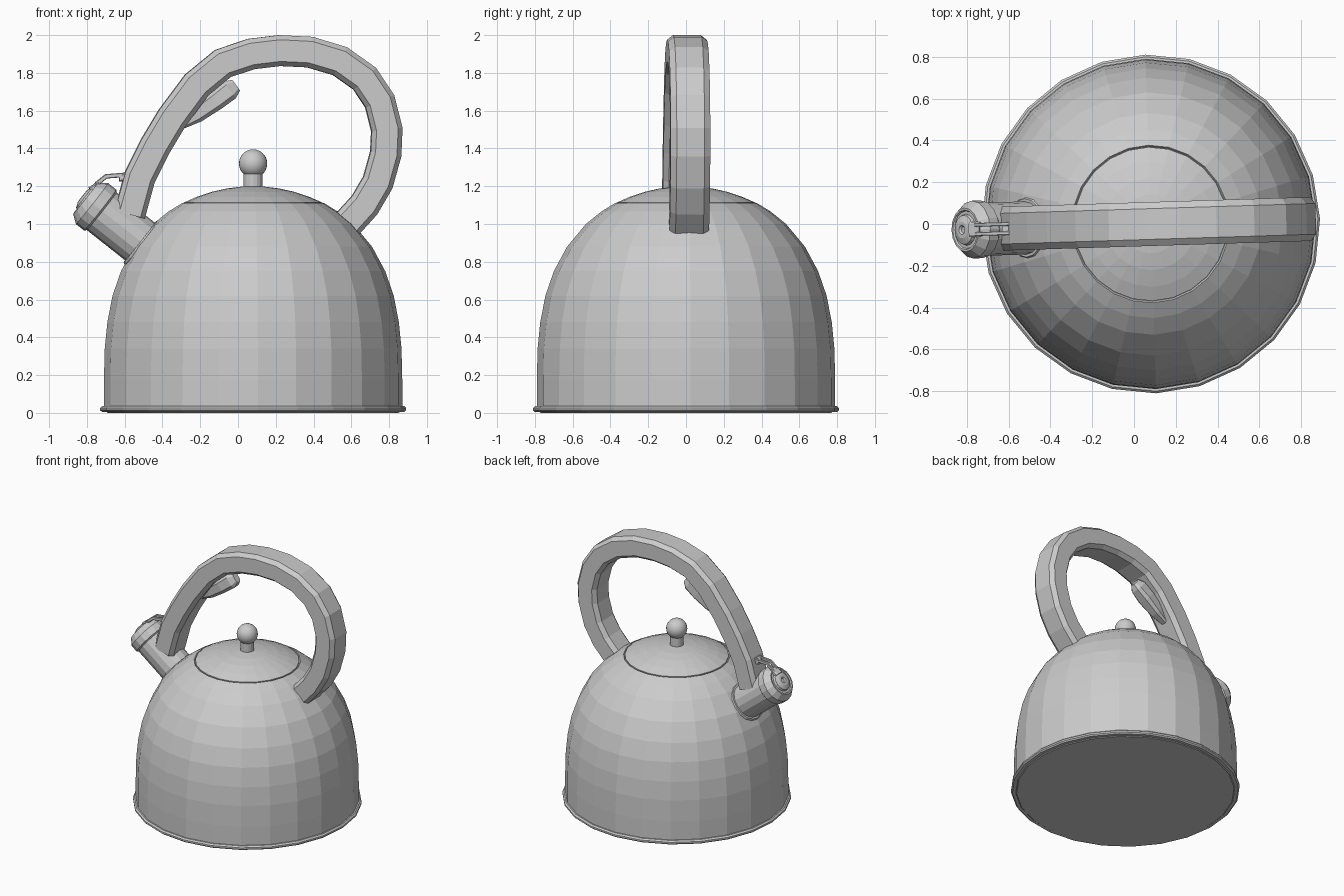
import bpy, bmesh, math
from mathutils import Matrix, Vector

cube = bpy.data.objects.get("Cube")
if cube:
    bpy.data.objects.remove(cube)

steel = bpy.data.materials.new("brushed_grey")
steel.use_nodes = True
grey = (0.6, 0.6, 0.6, 1)
steel.diffuse_color = grey
steel.node_tree.nodes["Principled BSDF"].inputs["Base Color"].default_value = grey

CENTRE = Vector((0.08, 0, 0))
# the whole kettle is turned slightly about its body axis
TURN = Matrix.Translation(CENTRE) @ Matrix.Rotation(math.radians(1.8), 4, "Z") @ Matrix.Translation(-CENTRE)


def finish(name, bm, place=Matrix(), smooth=False):
    bmesh.ops.recalc_face_normals(bm, faces=bm.faces)
    mesh = bpy.data.meshes.new(name)
    bm.to_mesh(mesh)
    bm.free()
    mesh.transform(TURN @ place)
    mesh.materials.append(steel)
    for p in mesh.polygons:
        p.use_smooth = smooth
    obj = bpy.data.objects.new(name, mesh)
    bpy.context.collection.objects.link(obj)
    return obj


def skin(bm, rings):
    """Join successive rings of vertices with quads."""
    for a, b in zip(rings, rings[1:]):
        n = len(a)
        for i in range(n):
            j = (i + 1) % n
            bm.faces.new((a[i], a[j], b[j], b[i]))


def lathe(name, profile, sides, place, smooth=False):
    """Revolve (radius, height) points; both ends are capped."""
    bm = bmesh.new()
    rings = []
    for r, h in profile:
        rings.append([bm.verts.new((r * math.cos(t), r * math.sin(t), h))
                      for t in (math.tau * i / sides for i in range(sides))])
    skin(bm, rings)
    bm.faces.new(rings[0])
    bm.faces.new(rings[-1])
    return finish(name, bm, place, smooth)


def sweep(name, path, y=0, chamfer=0.3):
    """Sweep a chamfered box along (x, z, half thickness, half width) points."""
    bm = bmesh.new()
    rings = []
    c = 1 - chamfer
    section = [(1, c), (c, 1), (-c, 1), (-1, c), (-1, -c), (-c, -1), (c, -1), (1, -c)]
    for i, (x, z, t, w) in enumerate(path):
        a, b = path[max(i - 1, 0)], path[min(i + 1, len(path) - 1)]
        along = Vector((b[0] - a[0], 0, b[1] - a[1])).normalized()
        normal = Vector((-along.z, 0, along.x))
        rings.append([bm.verts.new(Vector((x, y + w * v, z)) + normal * t * u) for u, v in section])
    skin(bm, rings)
    bm.faces.new(rings[0])
    bm.faces.new(rings[-1])
    return finish(name, bm)


upright = Matrix.Translation(CENTRE)

# Body, base rim and lid
lathe("body", [(0.78, 0.01), (0.79, 0.03), (0.79, 0.18), (0.786, 0.34), (0.772, 0.48),
               (0.745, 0.62), (0.7, 0.75), (0.63, 0.88), (0.53, 1.0), (0.45, 1.065),
               (0.377, 1.11), (0.37, 1.1)], 24, upright)
lathe("base_rim", [(0.78, 0.005), (0.8, 0.005), (0.81, 0.014), (0.81, 0.026),
                   (0.8, 0.036), (0.785, 0.036)], 24, upright)
lathe("base_plate", [(0.77, 0.0), (0.785, 0.012)], 24, upright)
lathe("lid", [(0.365, 1.095), (0.368, 1.113), (0.3, 1.143), (0.22, 1.17),
              (0.14, 1.188), (0.06, 1.198)], 24, upright)

# Knob
lathe("knob_stem", [(0.05, 1.18), (0.05, 1.27)], 16, upright, False)
bm = bmesh.new()
bmesh.ops.create_uvsphere(bm, u_segments=24, v_segments=14, radius=0.075)
finish("knob_ball", bm, Matrix.Translation((CENTRE.x, 0, 1.32)), True)

# Spout with collar and whistle cap, all on one tilted axis
axis = Vector((-0.785, 0, 0.62))
spout = Matrix.Translation((-0.51, 0, 0.9)) @ axis.to_track_quat("Z", "Y").to_matrix().to_4x4()
lathe("spout_collar", [(0.145, -0.06), (0.147, 0.0), (0.14, 0.012)], 16, spout)
lathe("spout_tube", [(0.127, -0.12), (0.127, 0.29)], 16, spout)
lathe("whistle_cap", [(0.127, 0.27), (0.138, 0.28), (0.138, 0.335), (0.105, 0.38), (0.095, 0.38),
                      (0.09, 0.372), (0.075, 0.372), (0.07, 0.388), (0.04, 0.4), (0.022, 0.4),
                      (0.015, 0.39)], 16, spout)

# Looped handle
centreline = [(-0.575, 1.05), (-0.52, 1.25), (-0.44, 1.41), (-0.35, 1.56), (-0.22, 1.735),
              (-0.08, 1.85), (0.07, 1.9), (0.22, 1.918), (0.38, 1.91), (0.54, 1.862),
              (0.67, 1.77), (0.75, 1.65), (0.788, 1.5), (0.782, 1.37), (0.74, 1.22),
              (0.67, 1.1), (0.57, 0.99)]
sweep("handle", [(x, z, 0.082, 0.105) for x, z in centreline])

# Finger trigger under the handle
sweep("trigger", [(-0.34, 1.5, 0.015, 0.02), (-0.22, 1.58, 0.045, 0.045), (-0.12, 1.652, 0.052, 0.055),
                  (-0.045, 1.71, 0.055, 0.048), (-0.01, 1.735, 0.035, 0.025)], chamfer=0.4)

# Forked linkage from the handle to the cap
for side, y in (("left", -0.022), ("right", 0.022)):
    sweep("linkage_" + side, [(-0.79, 1.15, 0.012, 0.009), (-0.745, 1.215, 0.012, 0.009),
                              (-0.7, 1.252, 0.012, 0.009), (-0.58, 1.262, 0.012, 0.009)], y)
sweep("linkage_bridge", [(-0.63, 1.245, 0.02, 0.032), (-0.56, 1.25, 0.02, 0.032)])
sweep("linkage_pivot", [(-0.78, 1.175, 0.022, 0.036), (-0.73, 1.205, 0.022, 0.036)])
